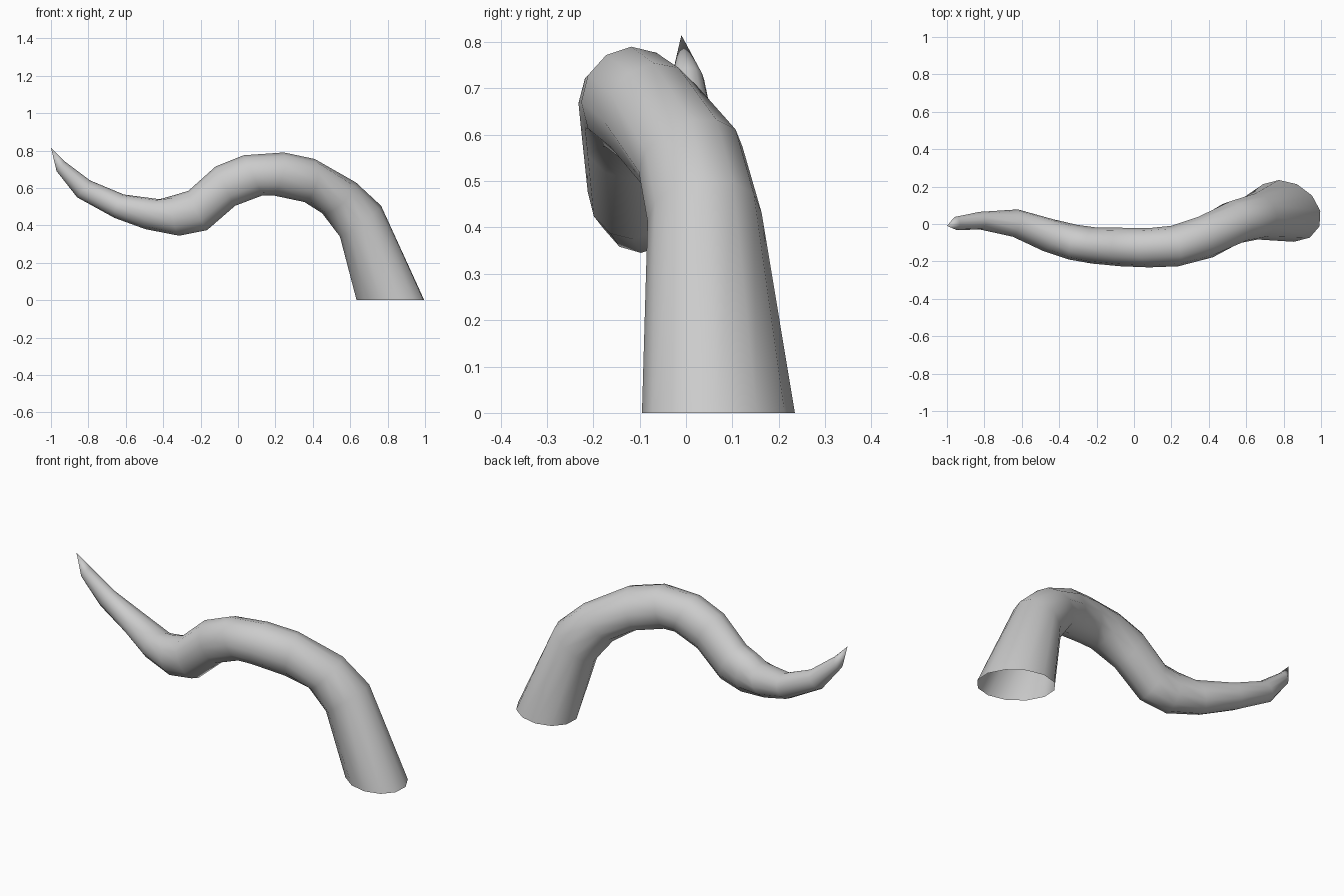
import bpy
import bmesh
from math import cos, sin, tau
from mathutils import Vector

SIDES = 12

# Rings from root to tip: outer x, z, inner x, z, centre y, half width in y
RINGS = [
    (0.765, 0.505, 0.545, 0.34, 0.04, 0.123),
    (0.63, 0.63, 0.45, 0.465, 0.01, 0.112),
    (0.41, 0.755, 0.355, 0.525, -0.07, 0.108),
    (0.245, 0.79, 0.19, 0.56, -0.118, 0.108),
    (0.03, 0.775, 0.13, 0.56, -0.127, 0.105),
    (-0.12, 0.715, -0.015, 0.505, -0.123, 0.103),
    (-0.265, 0.585, -0.165, 0.375, -0.115, 0.097),
    (-0.34, 0.562, -0.315, 0.345, -0.097, 0.093),
    (-0.42, 0.54, -0.495, 0.38, -0.06, 0.085),
    (-0.61, 0.565, -0.66, 0.44, 0.005, 0.073),
    (-0.79, 0.64, -0.86, 0.55, 0.018, 0.047),
    (-0.93, 0.745, -0.97, 0.69, 0.003, 0.036),
]
ROOT = Vector((0.815, 0.07, 0))
TIP = Vector((-1, -0.01, 0.815))


def make_material(name, colour):
    material = bpy.data.materials.new(name)
    material.use_nodes = True
    material.diffuse_color = colour
    shader = material.node_tree.nodes["Principled BSDF"]
    shader.inputs["Base Color"].default_value = colour
    return material


def add_ring(bm, centre, across, sideways):
    """Add one elliptical loop of vertices spanned by two half axes."""
    angles = [tau * i / SIDES for i in range(SIDES)]
    return [bm.verts.new(centre + across * cos(a) + sideways * sin(a)) for a in angles]


def build_tentacle():
    bm = bmesh.new()
    centres = [Vector(((ox + ix) / 2, y, (oz + iz) / 2))
               for ox, oz, ix, iz, y, half in RINGS]
    path = [ROOT] + centres + [TIP]

    # Open root ring, flat on the ground
    loops = [add_ring(bm, ROOT, Vector((0.181, 0, 0)), Vector((-0.04, 0.165, 0)))]

    # Rings square to the bending path
    for i, (ox, oz, ix, iz, y, half) in enumerate(RINGS, start=1):
        across = Vector((ox - ix, 0, oz - iz)) / 2
        tangent = path[i + 1] - path[i - 1]
        sideways = tangent.cross(across)
        sideways *= half / sideways.y
        loops.append(add_ring(bm, path[i], across, sideways))

    # Skin between neighbouring rings
    for lower, upper in zip(loops, loops[1:]):
        for j in range(SIDES):
            k = (j + 1) % SIDES
            bm.faces.new((lower[j], lower[k], upper[k], upper[j]))

    # Pointed tip
    point = bm.verts.new(TIP)
    last = loops[-1]
    for j in range(SIDES):
        bm.faces.new((last[j], last[(j + 1) % SIDES], point))

    bmesh.ops.recalc_face_normals(bm, faces=bm.faces)
    mesh = bpy.data.meshes.new("tentacle")
    bm.to_mesh(mesh)
    bm.free()
    mesh.materials.append(make_material("plain grey", (0.6, 0.6, 0.6, 1)))
    mesh.shade_smooth()
    tentacle = bpy.data.objects.new("tentacle", mesh)
    bpy.context.collection.objects.link(tentacle)


default_cube = bpy.data.objects.get("Cube")
if default_cube:
    bpy.data.objects.remove(default_cube, do_unlink=True)
build_tentacle()
